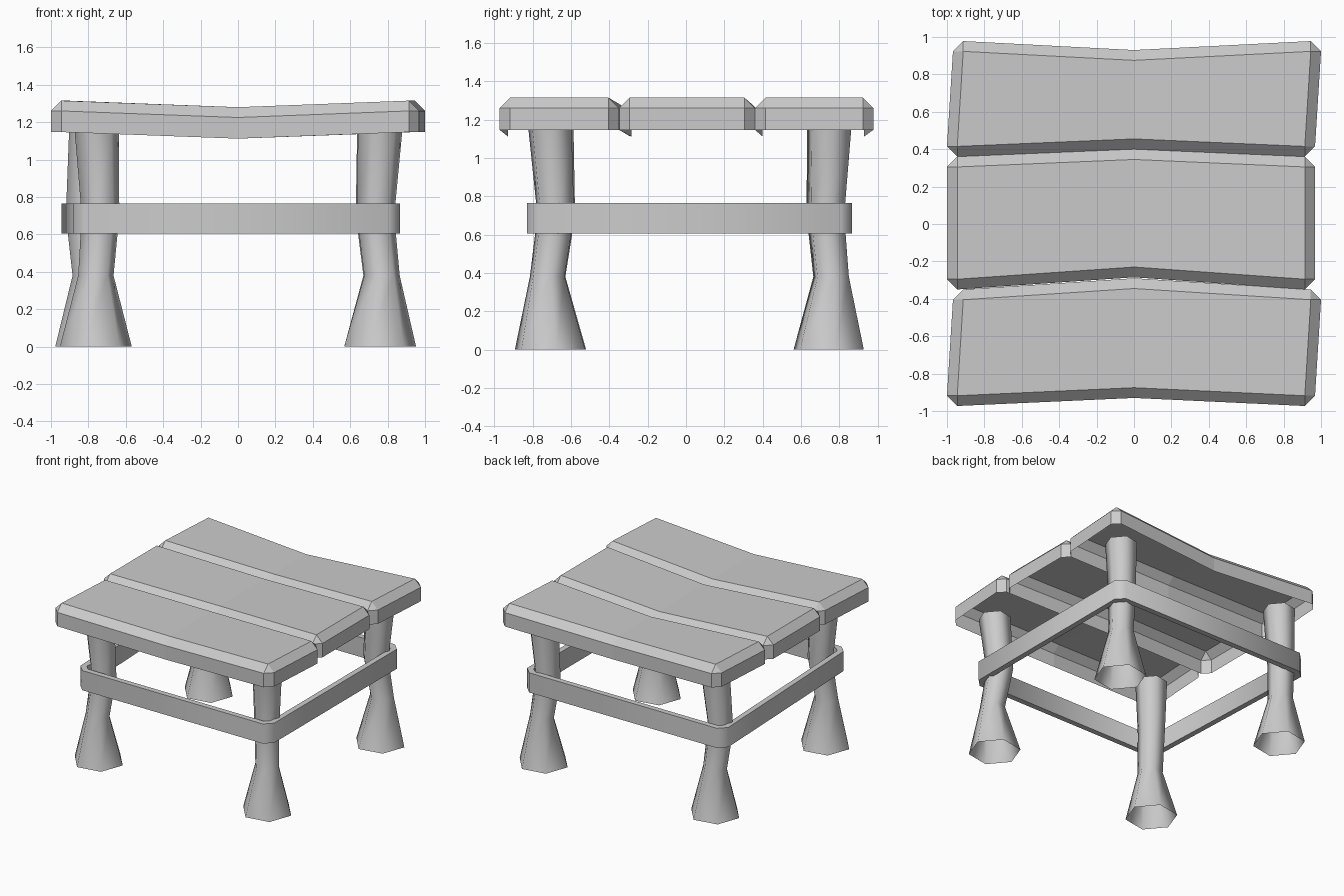
import bpy
import bmesh
from math import cos, sin, pi, radians

if "Cube" in bpy.data.objects:
    bpy.data.objects.remove(bpy.data.objects["Cube"])

grey = bpy.data.materials.new("plain_grey")
grey.use_nodes = True
grey.diffuse_color = (0.6, 0.6, 0.6, 1)
grey.node_tree.nodes["Principled BSDF"].inputs["Base Color"].default_value = (0.6, 0.6, 0.6, 1)


def finish(name, bm, smooth_angle=None):
    mesh = bpy.data.meshes.new(name)
    bm.to_mesh(mesh)
    bm.free()
    mesh.materials.append(grey)
    obj = bpy.data.objects.new(name, mesh)
    bpy.context.collection.objects.link(obj)
    if smooth_angle:
        bpy.ops.object.select_all(action="DESELECT")
        obj.select_set(True)
        bpy.context.view_layer.objects.active = obj
        bpy.ops.object.shade_smooth_by_angle(angle=radians(smooth_angle))
    return obj


def bridge(bm, lower, upper):
    n = len(lower)
    for i in range(n):
        j = (i + 1) % n
        bm.faces.new((lower[i], lower[j], upper[j], upper[i]))


# Seat planks: bevelled shells, open underneath, dipping at the middle
TOP, SHOULDER, BOTTOM, DIP, BEVEL = 1.315, 1.26, 1.147, 0.035, 0.055


def plank(name, front, front_mid, back, back_mid, front_x, back_x):
    b = BEVEL
    (fl, fr), (bl, br) = front_x, back_x
    outline = [(fl, front + b), (fl + b, front), (0, front_mid), (fr - b, front),
               (fr, front + b), (br, back - b), (br - b, back), (0, back_mid),
               (bl + b, back), (bl, back - b)]
    inner = [(fl + b, front + b), (0, front_mid + b), (fr - b, front + b),
             (br - b, back - b), (0, back_mid - b), (bl + b, back - b)]
    bm = bmesh.new()

    def ring(points, z):
        return [bm.verts.new((x, y, z - (DIP if x == 0 else 0))) for x, y in points]

    bottom, shoulder, top = ring(outline, BOTTOM), ring(outline, SHOULDER), ring(inner, TOP)
    bridge(bm, bottom, shoulder)
    # Chamfer strip, with a triangle at each corner
    link = [0, 0, 1, 2, 2, 3, 3, 4, 5, 5]
    for i in range(len(link)):
        j = (i + 1) % len(link)
        face = [shoulder[i], shoulder[j], top[link[j]]]
        if link[i] != link[j]:
            face.append(top[link[i]])
        bm.faces.new(face)
    bm.faces.new((top[0], top[1], top[4], top[5]))
    bm.faces.new((top[1], top[2], top[3], top[4]))
    finish(name, bm)


left_shift, right_shift = (-1, 0.968), (-0.968, 1)
plank("front_plank", -0.973, -0.93, -0.35, -0.29, left_shift, right_shift)
plank("middle_plank", -0.35, -0.285, 0.36, 0.4, left_shift, left_shift)
plank("back_plank", 0.36, 0.4, 0.978, 0.93, left_shift, right_shift)


# Legs: slightly crooked open six-sided tubes with flared feet
LEVELS = [(0, 0.195), (0.38, 0.096), (0.7, 0.102), (1.15, 0.12)]


def leg(name, xs, ys, turn):
    bm = bmesh.new()
    rings = []
    for (z, r), x, y in zip(LEVELS, xs, ys):
        angles = [radians(turn) + k * pi / 3 for k in range(6)]
        rings.append([bm.verts.new((x + r * cos(a), y + r * sin(a), z)) for a in angles])
    for lower, upper in zip(rings, rings[1:]):
        bridge(bm, lower, upper)
    finish(name, bm, 80)


leg("front_left_leg", (0.76, 0.77, 0.735, 0.76), (-0.71, -0.725, -0.68, -0.71), 10)
leg("front_right_leg", (-0.76, -0.76, -0.735, -0.755), (-0.705, -0.72, -0.675, -0.7), 10)
leg("back_left_leg", (0.76, 0.765, 0.73, 0.755), (0.745, 0.76, 0.73, 0.75), 10)
leg("back_right_leg", (-0.785, -0.79, -0.82, -0.785), (0.745, 0.755, 0.725, 0.745), 10)


# Band around the legs: closed strap with cut corners
def strap_outline(inset, cut):
    x0, x1, xb, y0, y1 = -0.88 + inset, 0.865 - inset, -0.945 + inset, -0.83 + inset, 0.867 - inset
    return [(x0, y0 + cut), (x0 + cut, y0), (x1 - cut, y0), (x1, y0 + cut),
            (x1, y1 - cut), (x1 - cut, y1), (xb + cut, y1), (xb, y1 - cut)]


bm = bmesh.new()
loops = []
for inset, cut, z in ((0, 0.06, 0.605), (0, 0.06, 0.765), (0.045, 0.035, 0.765), (0.045, 0.035, 0.605)):
    loops.append([bm.verts.new((x, y, z)) for x, y in strap_outline(inset, cut)])
for i in range(4):
    bridge(bm, loops[i], loops[(i + 1) % 4])
finish("leg_band", bm, 50)
